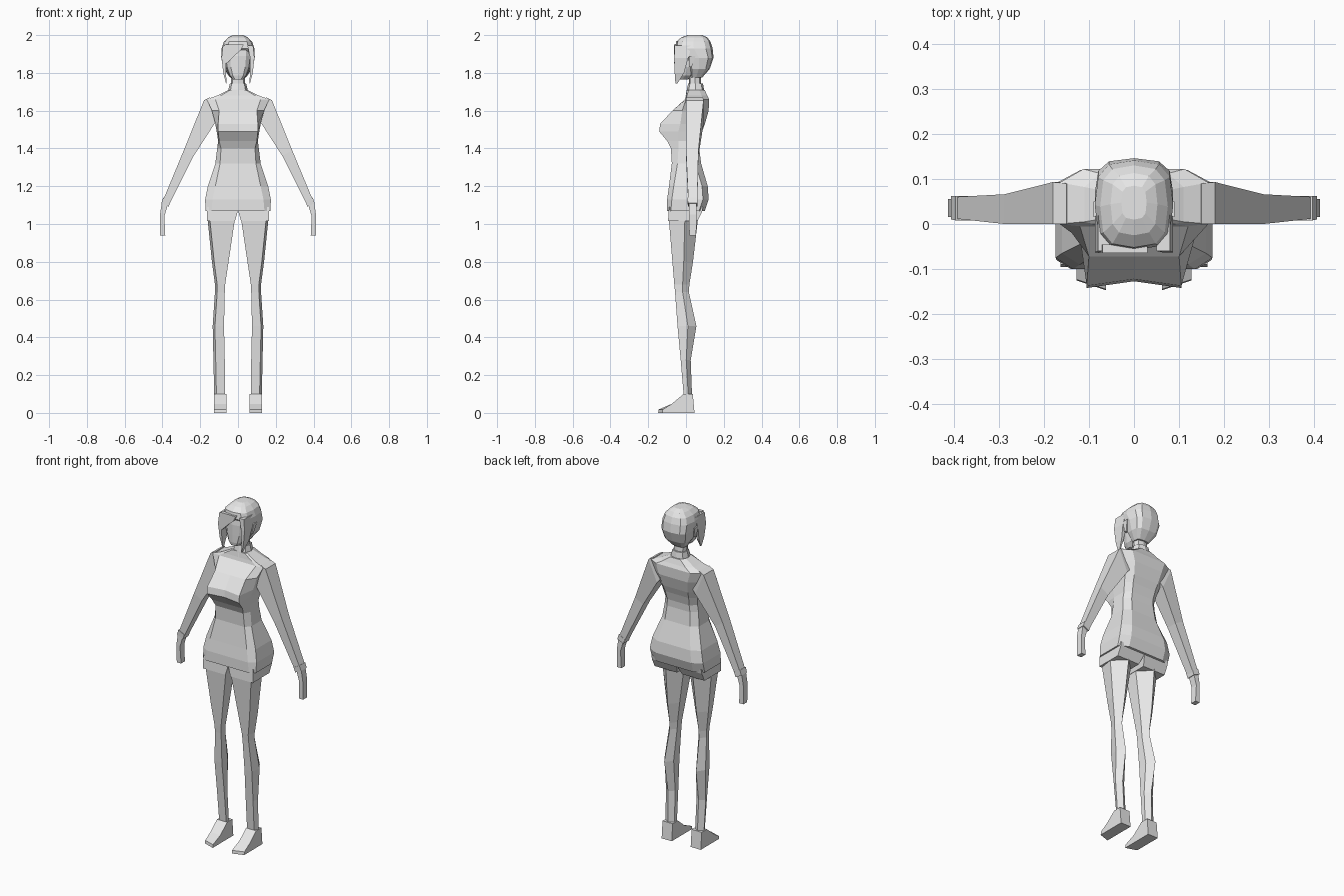
import bpy
import bmesh
import math

default_cube = bpy.data.objects.get("Cube")
if default_cube:
    bpy.data.objects.remove(default_cube, do_unlink=True)

# One plain grey for the whole figure
grey = bpy.data.materials.new("light_grey")
grey.use_nodes = True
grey.diffuse_color = (0.8, 0.8, 0.8, 1)
grey.node_tree.nodes["Principled BSDF"].inputs["Base Color"].default_value = grey.diffuse_color


def loft(name, rings, mirrored=False):
    """Skin a list of equal-length point rings, cap both ends, optionally mirror in x."""
    bm = bmesh.new()
    rows = [[bm.verts.new(point) for point in ring] for ring in rings]
    count = len(rows[0])
    for lower, upper in zip(rows, rows[1:]):
        for i in range(count):
            j = (i + 1) % count
            bm.faces.new((lower[i], lower[j], upper[j], upper[i]))
    bm.faces.new(rows[0])
    bm.faces.new(rows[-1])
    bmesh.ops.recalc_face_normals(bm, faces=bm.faces)
    mesh = bpy.data.meshes.new(name)
    bm.to_mesh(mesh)
    bm.free()
    mesh.materials.append(grey)
    part = bpy.data.objects.new(name, mesh)
    bpy.context.collection.objects.link(part)
    if mirrored:
        modifier = part.modifiers.new("mirror", 'MIRROR')
        modifier.use_mirror_merge = False
    return part


def torso_ring(z, width, front_x, front_y, side_y, back_y):
    """Symmetric ten-sided body section; the bust dips in the middle."""
    dip = 0.015 if front_y < -0.12 else 0
    half = [(front_x, front_y), (width, side_y), (width, back_y - 0.03), (width * 0.68, back_y)]
    left = [(x, y, z) for x, y in half]
    right = [(-x, y, z) for x, y in reversed(half)]
    return [(0, front_y + dip, z)] + left + [(0, back_y, z)] + right


def leg_ring(z, inner, outer, front, back):
    """Flat front, angled sides and a ridge down the back."""
    middle = front + (back - front) * 0.55
    return [(inner, front, z), (outer - 0.012, front, z), (outer, middle, z),
            ((inner + outer) / 2, back, z), (inner, middle, z)]


def box_ring(z, inner, outer, front, back):
    return [(inner, front, z), (outer, front, z), (outer, back, z), (inner, back, z)]


def limb_ring(outer_x, outer_z, inner_x, inner_z, front, back):
    """Four-sided section across a slanted arm."""
    return [(outer_x, front, outer_z), (outer_x, back, outer_z),
            (inner_x, back, inner_z), (inner_x, front, inner_z)]


def round_ring(z, width, front, back, sides=12, power=0.75):
    """Squarish oval section for the neck, face and hair."""
    ring = []
    for i in range(sides):
        angle = math.tau * i / sides
        c, s = math.cos(angle), math.sin(angle)
        x = math.copysign(abs(c) ** power, c) * width
        y = math.copysign(abs(s) ** power, s) * (back - front) / 2
        ring.append((x, y + (front + back) / 2, z))
    return ring


# Jacket: hem, waist, bust and shoulders
loft("jacket", [torso_ring(*row) for row in (
    (1.07, .172, .14, -.10, -.08, .10),
    (1.13, .174, .135, -.10, -.075, .12),
    (1.20, .16, .12, -.09, -.065, .115),
    (1.32, .12, .095, -.075, -.045, .08),
    (1.40, .11, .09, -.08, -.04, .07),
    (1.44, .105, .10, -.10, -.04, .072),
    (1.49, .113, .105, -.142, -.04, .085),
    (1.53, .12, .105, -.137, -.03, .10),
    (1.60, .138, .10, -.072, -.02, .12),
    (1.66, .165, .12, -.005, 0, .122),
    (1.68, .11, .09, 0, .005, .112),
    (1.71, .05, .04, .005, .015, .10))])

# Shorts below the hem
loft("shorts", [box_ring(*row) for row in (
    (1.09, 0, .163, -.09, .09),
    (1.065, .002, .163, -.092, .085),
    (1.015, .016, .163, -.095, .06))], mirrored=True)

# Legs
loft("legs", [leg_ring(*row) for row in (
    (1.05, .01, .162, -.09, .07),
    (1.015, .018, .16, -.09, .062),
    (.80, .05, .138, -.072, .037),
    (.68, .068, .122, -.062, .018),
    (.64, .07, .122, -.058, .015),
    (.46, .074, .134, -.045, .055),
    (.28, .07, .13, -.028, .025),
    (.09, .068, .126, -.012, .032))], mirrored=True)

# Shoes: a side profile stretched across the foot, longer at the inner toe
shoe_profile = ((.045, 0), (.036, .1), (-.013, .1), (-.075, .048), (-.145, .018), (-.147, 0))


def shoe_side(x, shorten):
    return [(x, y + (shorten if y < -0.1 else 0), z) for y, z in shoe_profile]


loft("shoes", [shoe_side(.062, 0), shoe_side(.128, .022)], mirrored=True)

# Sleeves, cuffs and hands
loft("sleeves", [limb_ring(*row) for row in (
    (.15, 1.67, .10, 1.56, 0, .09),
    (.18, 1.655, .125, 1.53, 0, .093),
    (.287, 1.39, .235, 1.36, 0, .066),
    (.397, 1.125, .363, 1.105, .012, .06))], mirrored=True)
loft("cuffs", [limb_ring(*row) for row in (
    (.396, 1.14, .357, 1.12, .008, .062),
    (.406, 1.11, .367, 1.092, .01, .062))], mirrored=True)
loft("hands", [limb_ring(*row) for row in (
    (.402, 1.12, .372, 1.10, .015, .055),
    (.413, 1.05, .39, 1.04, .015, .055),
    (.413, .94, .385, .94, .018, .054))], mirrored=True)

# Collar and neck
loft("collar", [round_ring(*row, sides=8) for row in (
    (1.68, .056, -.002, .10),
    (1.715, .05, .005, .095),
    (1.745, .043, .012, .09))])
loft("neck", [round_ring(*row, sides=8) for row in (
    (1.72, .038, .015, .082),
    (1.82, .038, .015, .075))])

# Face with tapered chin
loft("face", [round_ring(*row) for row in (
    (1.765, .026, -.046, .01),
    (1.785, .046, -.05, .04),
    (1.83, .064, -.051, .07),
    (1.89, .072, -.052, .08),
    (1.95, .07, -.045, .08))])

# Hair: cap swept down to the nape
loft("hair", [round_ring(*row, power=0.65) for row in (
    (1.775, .042, .022, .085),
    (1.82, .074, .01, .125),
    (1.88, .087, -.01, .146),
    (1.93, .087, -.058, .141),
    (1.965, .075, -.052, .13),
    (1.988, .052, -.025, .113),
    (2.0, .028, .01, .085))])

# Pointed locks beside the face
loft("side_locks", [box_ring(*row) for row in (
    (1.945, .05, .08, -.06, .03),
    (1.88, .064, .087, -.063, .012),
    (1.80, .064, .078, -.06, -.01),
    (1.745, .06, .064, -.056, -.045))], mirrored=True)

# Fringe swept from an off-centre parting
fringe_outline = ((.03, 1.95), (-.07, 1.95), (-.08, 1.87), (-.06, 1.85), (-.02, 1.89), (.015, 1.92))
loft("fringe", [[(x, y, z) for x, z in fringe_outline] for y in (-.064, -.045)])

# Ears
loft("ears", [box_ring(*row) for row in (
    (1.83, .066, .08, .015, .03),
    (1.89, .07, .09, .015, .05))], mirrored=True)
